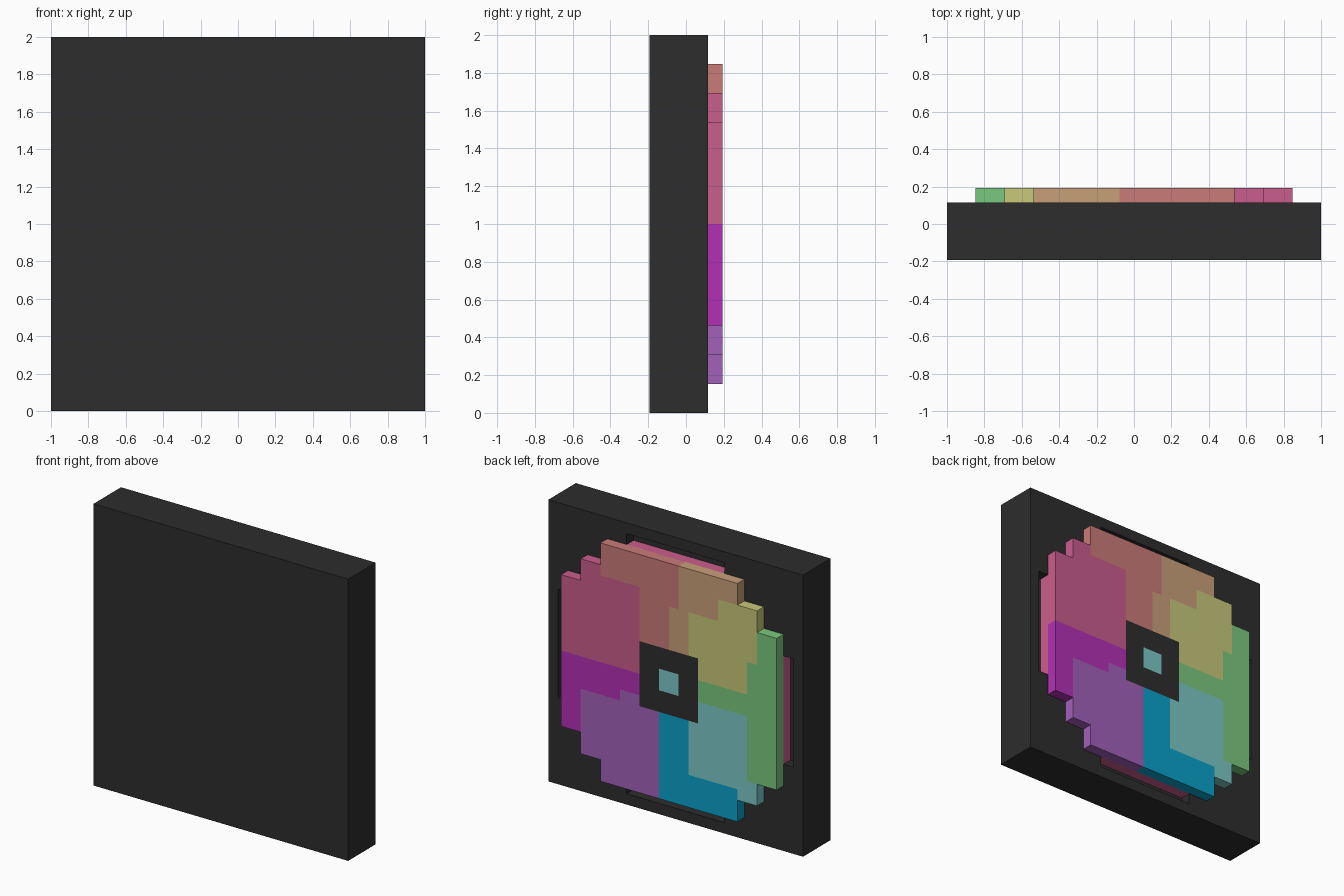
import bpy, bmesh

if "Cube" in bpy.data.objects:
    bpy.data.objects.remove(bpy.data.objects["Cube"])

CELL = 2 / 13          # the model sits on a 13 x 13 block grid
H = CELL / 2           # half block, the colour grid
Y_FRONT, Y_BACK = -2.5 * H, 2.5 * H
Y_SLAB = Y_BACK - H    # back of the slab, where the wheel starts
Y_FLOOR = Y_SLAB - H   # floor of the recess


def lin(c):
    c /= 255
    return c / 12.92 if c <= 0.04045 else ((c + 0.055) / 1.055) ** 2.4


COLOURS = {
    "charcoal": (45, 45, 45), "red": (201, 123, 121), "tan": (200, 160, 121),
    "yellow": (200, 200, 123), "green": (123, 200, 127), "teal": (124, 200, 199),
    "blue": (10, 162, 202), "purple": (162, 97, 186), "magenta": (180, 48, 182),
    "rose": (202, 93, 140),
}
NAMES = list(COLOURS)
MATS = []
for name, rgb in COLOURS.items():
    m = bpy.data.materials.new(name)
    m.diffuse_color = (*[lin(c) for c in rgb], 1)
    m.use_nodes = True
    m.node_tree.nodes["Principled BSDF"].inputs["Base Color"].default_value = m.diffuse_color
    MATS.append(m)


def stepped_plate(name, inside, y0, y1, colour):
    """Plate of half-block cells; inside(u, w) and colour(u, w) use block units from the centre."""
    bm = bmesh.new()
    verts = {}

    def v(i, j, y):
        key = (i, j, y)
        if key not in verts:
            verts[key] = bm.verts.new((i * H, y, 1 + j * H))
        return verts[key]

    def filled(i, j):
        return inside((i + 0.5) / 2, (j + 0.5) / 2)

    for i in range(-13, 13):
        for j in range(-13, 13):
            if not filled(i, j):
                continue
            mat = NAMES.index(colour((i + 0.5) / 2, (j + 0.5) / 2))
            ring = [(i, j), (i + 1, j), (i + 1, j + 1), (i, j + 1)]
            faces = [[v(*p, y0) for p in ring], [v(*p, y1) for p in reversed(ring)]]
            # walls only where the neighbour is empty
            for k, (di, dj) in enumerate([(0, -1), (1, 0), (0, 1), (-1, 0)]):
                if not filled(i + di, j + dj):
                    a, b = ring[k], ring[(k + 1) % 4]
                    faces.append([v(*b, y0), v(*a, y0), v(*a, y1), v(*b, y1)])
            for f in faces:
                bm.faces.new(f).material_index = mat
    bmesh.ops.recalc_face_normals(bm, faces=bm.faces)
    # merge cells of one colour into large flat faces
    bmesh.ops.dissolve_limit(bm, angle_limit=0.01, verts=bm.verts, edges=bm.edges,
                             delimit={'MATERIAL'})
    me = bpy.data.meshes.new(name)
    bm.to_mesh(me)
    bm.free()
    for m in MATS:
        me.materials.append(m)
    ob = bpy.data.objects.new(name, me)
    bpy.context.collection.objects.link(ob)
    return ob


def cross(length, width):
    return lambda u, w: (max(abs(u), abs(w)) < length and min(abs(u), abs(w)) < width)


def wheel_shape(u, w):
    a, b = abs(u), abs(w)
    return (a < 3.5 and b < 5.5) or (a < 4.5 and b < 4.5) or (a < 5.5 and b < 3.5)


def wheel_colour(u, w):
    r = max(abs(u), abs(w))
    if r < 0.5:
        return "teal"
    if r < 1.5:
        return "charcoal"
    # right half seen from the front: rose, magenta, purple
    if w > 0 and u > 1.5 and (w < 4 or u > 3.5):
        return "rose"
    if w < 0 and u > 0.5:
        if u < 4.5 and (w < -1.5 or (u < 2.5 and w < -1)):
            return "purple"
        return "magenta"
    # left half: yellow and teal patches over tan, green and blue
    if (-4 < u < -1 and 0.5 < w < 3.5) or (-4.5 < u < -2.5 and 2 < w < 4.5):
        return "yellow"
    if (-4 < u < -1 and -4 < w < -0.5) or (-4.5 < u < -3.5 and -4.5 < w < -3.5):
        return "teal"
    if w > 1.5 and u > -3.5:
        return "red" if u > (-0.5 if w > 3.5 else 0) else "tan"
    if w < -1.5 and u > -3.5 and (u > -1 or w < -4):
        return "blue"
    return "green"


# square slab with a cross-shaped recess in its back
slab = stepped_plate("slab", lambda u, w: max(abs(u), abs(w)) < 6.5,
                     Y_FRONT, Y_SLAB, lambda u, w: "charcoal")
cutter = stepped_plate("recess_cutter", cross(6, 2.5), Y_FLOOR, Y_SLAB + H,
                       lambda u, w: "charcoal")
cutter.hide_render = True
mod = slab.modifiers.new("recess", 'BOOLEAN')
mod.operation = 'DIFFERENCE'
mod.solver = 'EXACT'
mod.object = cutter
bpy.context.view_layer.objects.active = slab
bpy.ops.object.modifier_apply(modifier=mod.name)
bpy.data.objects.remove(cutter)

# rose cross that seats the wheel in the recess
stepped_plate("wheel_seat", cross(5.5, 2.5), Y_FLOOR, Y_SLAB, lambda u, w: "rose")

# stepped colour wheel
stepped_plate("colour_wheel", wheel_shape, Y_SLAB, Y_BACK, wheel_colour)
